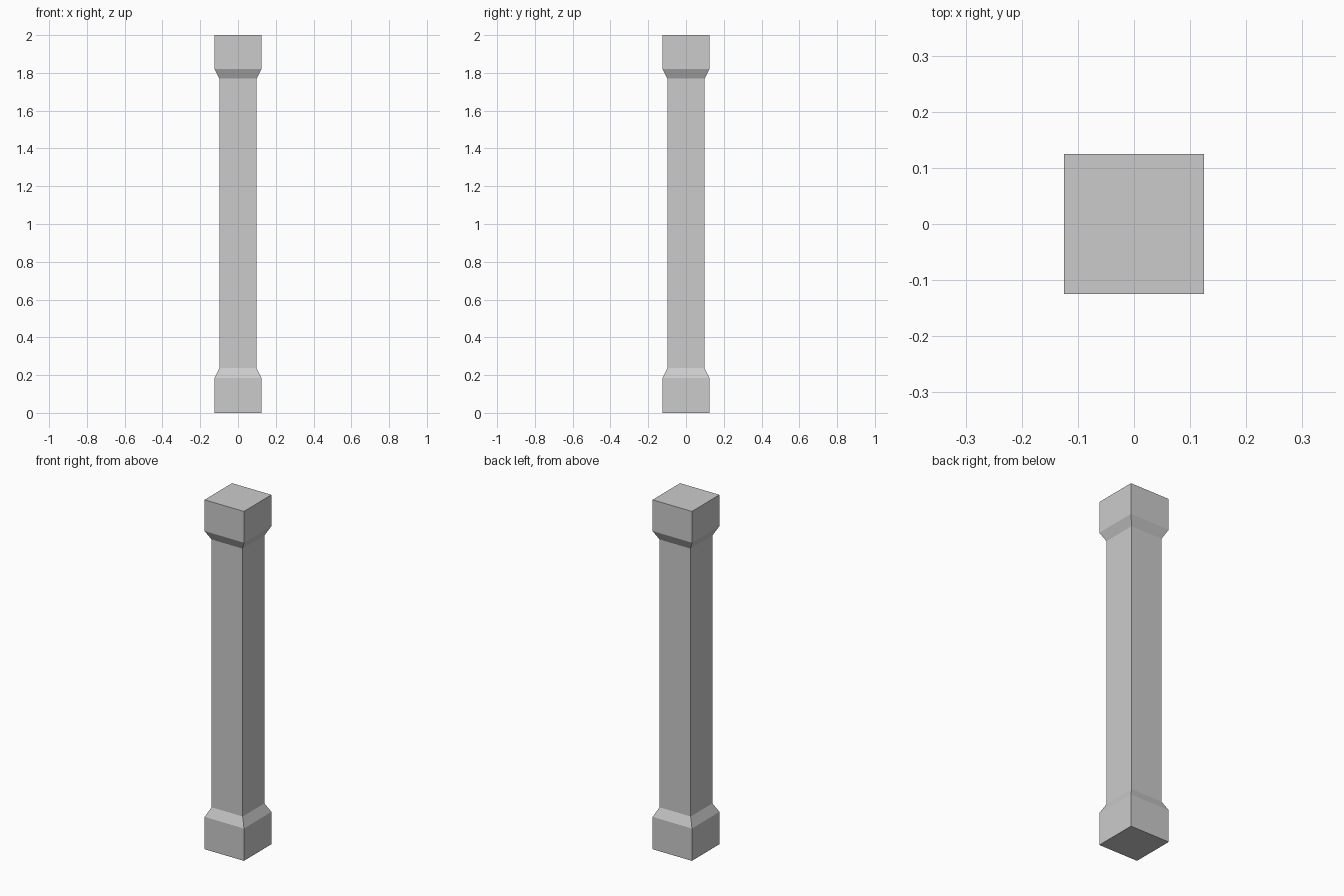
import bpy, bmesh

if "Cube" in bpy.data.objects:
    bpy.data.objects.remove(bpy.data.objects["Cube"])

# Profile of the square pillar: (height, half width)
PROFILE = [
    (0.0, 0.1245), (0.185, 0.1245),   # base block
    (0.237, 0.0985), (1.77, 0.0985),  # chamfer and shaft
    (1.821, 0.1245), (2.0, 0.1245),   # flare and capital block
]
CORNERS = [(-1, -1), (1, -1), (1, 1), (-1, 1)]

# Loft square rings up the profile
bm = bmesh.new()
rings = [[bm.verts.new((x * w, y * w, z)) for x, y in CORNERS] for z, w in PROFILE]
for low, high in zip(rings, rings[1:]):
    for i in range(4):
        j = (i + 1) % 4
        bm.faces.new((low[i], low[j], high[j], high[i]))

# End caps
bm.faces.new(rings[0][::-1])
bm.faces.new(rings[-1])
bmesh.ops.recalc_face_normals(bm, faces=bm.faces)

mesh = bpy.data.meshes.new("pillar")
bm.to_mesh(mesh)
bm.free()
bpy.context.collection.objects.link(bpy.data.objects.new("pillar", mesh))
